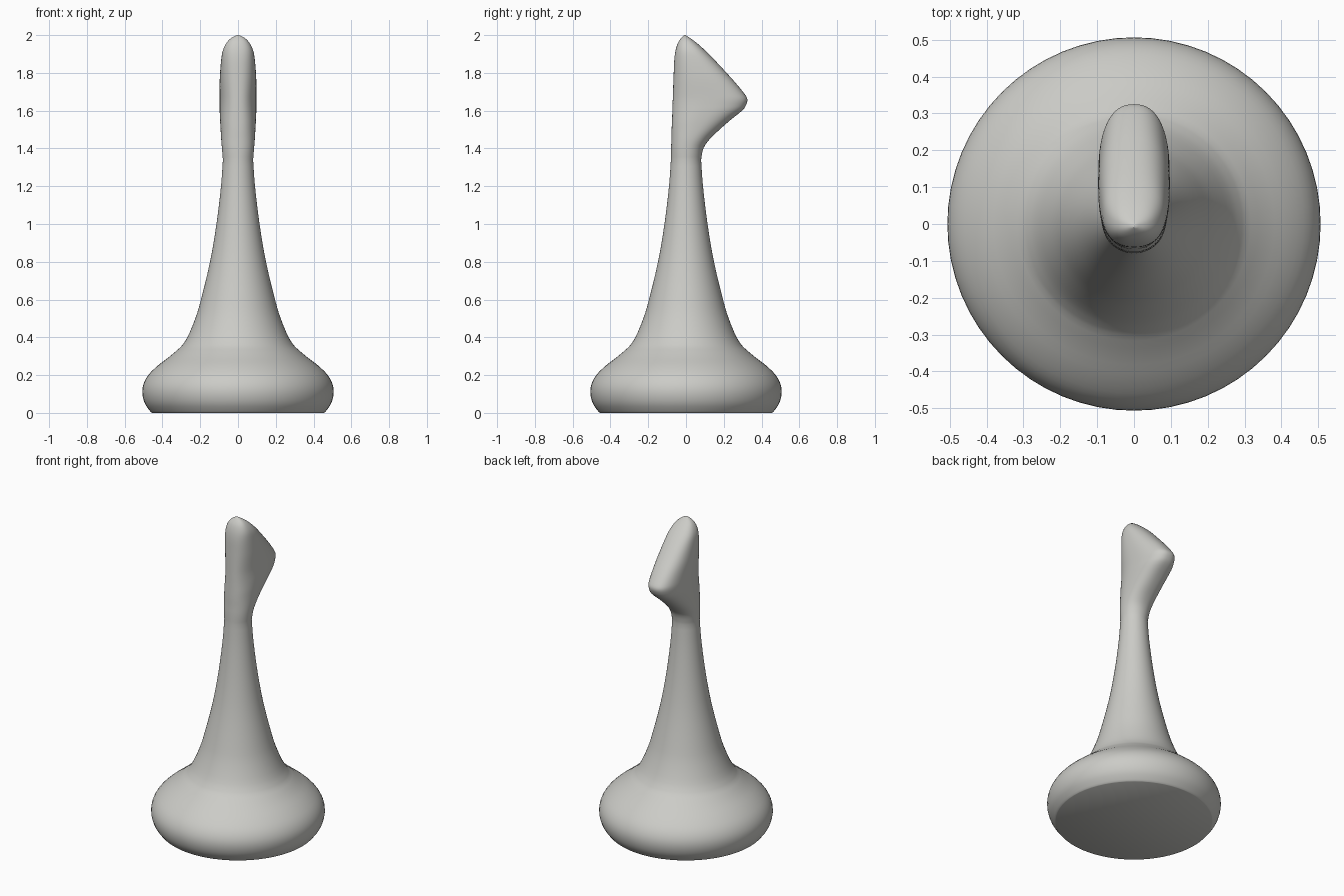
import bpy, bmesh, math

if "Cube" in bpy.data.objects:
    bpy.data.objects.remove(bpy.data.objects["Cube"])

STONE = bpy.data.materials.new("pale grey stone")
STONE.diffuse_color = (0.6, 0.6, 0.57, 1)
STONE.use_nodes = True
STONE.node_tree.nodes["Principled BSDF"].inputs["Base Color"].default_value = STONE.diffuse_color
SIDES = 64


def refine(rows, steps=3):
    """Smooth the rows of a section table with a Catmull-Rom spline."""
    out = []
    for i in range(len(rows) - 1):
        p0, p1 = rows[max(i - 1, 0)], rows[i]
        p2, p3 = rows[i + 1], rows[min(i + 2, len(rows) - 1)]
        for s in range(steps):
            t = s / steps
            out.append([b + 0.5 * t * (c - a + t * (2*a - 5*b + 4*c - d + t * (3*(b - c) + d - a)))
                        for a, b, c, d in zip(p0, p1, p2, p3)])
    return out + [rows[-1]]


def loft(name, rows, power):
    """Skin rounded sections (z, y front, y back, half width)."""
    bm = bmesh.new()
    rings = []
    for z, y0, y1, w in rows:
        ring = []
        for k in range(SIDES):
            a = 2 * math.pi * k / SIDES
            c, s = math.cos(a), math.sin(a)
            e = 2 / power(z)
            x = math.copysign(abs(c) ** e, c) * w
            y = (y0 + y1) / 2 + math.copysign(abs(s) ** e, s) * (y1 - y0) / 2
            ring.append(bm.verts.new((x, y, z)))
        rings.append(ring)
    for a, b in zip(rings, rings[1:]):
        for k in range(SIDES):
            n = (k + 1) % SIDES
            bm.faces.new((a[k], a[n], b[n], b[k]))
    bm.faces.new(rings[0][::-1])
    bm.faces.new(rings[-1])
    mesh = bpy.data.meshes.new(name)
    bm.to_mesh(mesh)
    bm.free()
    mesh.materials.append(STONE)
    ob = bpy.data.objects.new(name, mesh)
    bpy.context.collection.objects.link(ob)
    bpy.context.view_layer.objects.active = ob
    ob.select_set(True)
    bpy.ops.object.shade_smooth_by_angle(angle=math.radians(40))
    ob.select_set(False)


# Squat rounded base, then the flared stem: (z, radius)
base = [(0, 0.455), (0.01, 0.466), (0.05, 0.493), (0.1, 0.506), (0.15, 0.501),
        (0.2, 0.475), (0.25, 0.425), (0.3, 0.36), (0.35, 0.302)]
stem = [(0.35, 0.302), (0.4, 0.268), (0.5, 0.226), (0.6, 0.196), (0.8, 0.148),
        (1.0, 0.114), (1.2, 0.09), (1.34, 0.08)]
# Beaked head: (z, y front, y back, half width)
head = [(1.34, -0.08, 0.08, 0.08), (1.4, -0.079, 0.092, 0.085), (1.45, -0.077, 0.126, 0.089),
        (1.5, -0.076, 0.178, 0.092), (1.55, -0.074, 0.235, 0.095), (1.6, -0.072, 0.297, 0.097),
        (1.63, -0.071, 0.318, 0.097), (1.66, -0.07, 0.325, 0.097), (1.69, -0.069, 0.309, 0.097),
        (1.75, -0.067, 0.26, 0.097), (1.8, -0.065, 0.215, 0.095), (1.87, -0.062, 0.15, 0.089),
        (1.92, -0.055, 0.1, 0.08), (1.96, -0.042, 0.055, 0.06), (1.985, -0.025, 0.021, 0.035),
        (2.0, -0.009, -0.002, 0.004)]


def round_rows(rows):
    return [(z, -r, r, r) for z, r in rows]


body = refine(round_rows(base)) + refine(round_rows(stem))[1:]
rows = body + refine(head)[1:]
# Sections go from circular in the stem to slightly squared in the head
loft("pawn_body_and_head", rows, lambda z: 2 + 0.4 * min(max((z - 1.34) / 0.2, 0), 1))
